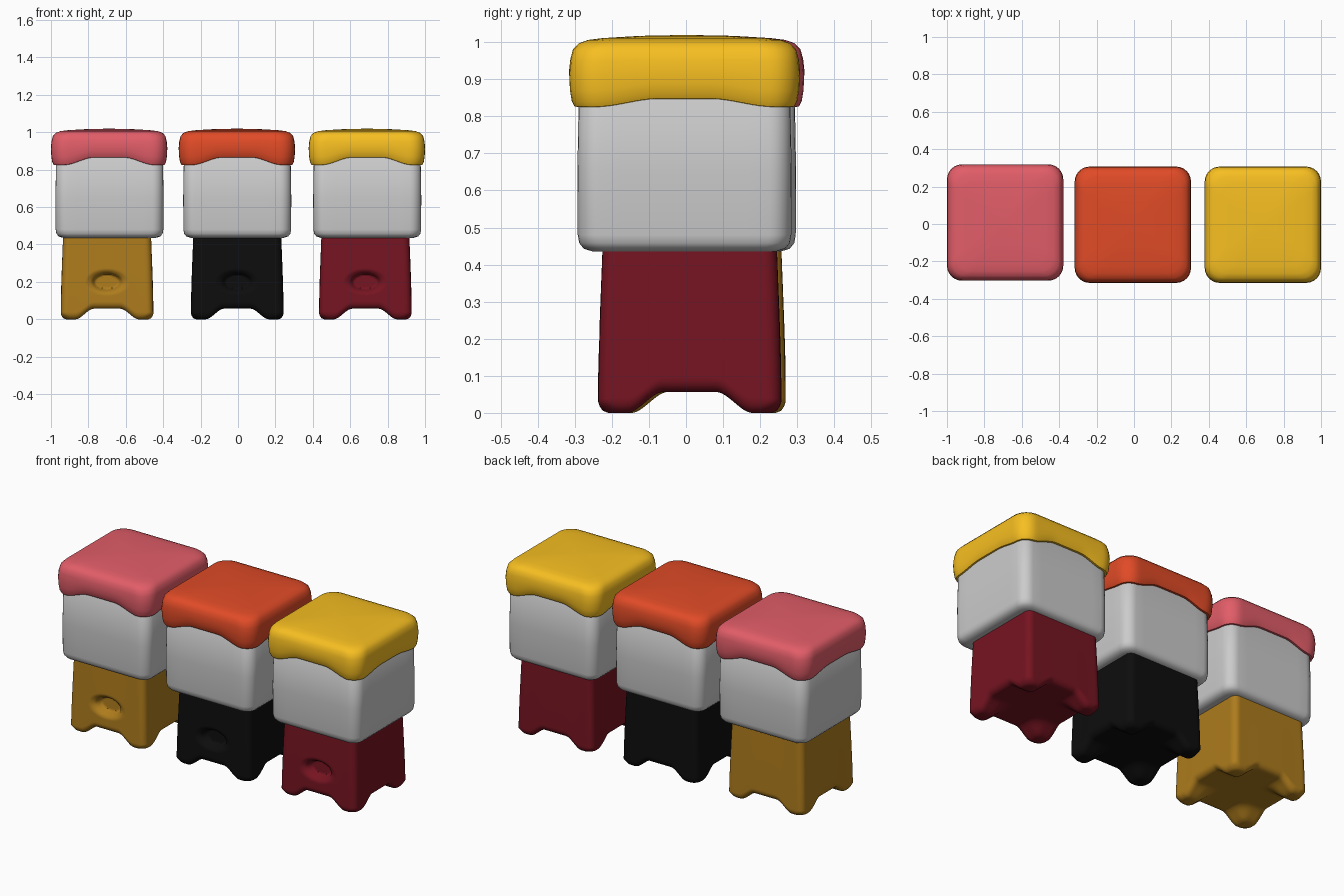
import bpy, bmesh, math

if "Cube" in bpy.data.objects:
    bpy.data.objects.remove(bpy.data.objects["Cube"])


def smooth(a, b, v):
    t = min(max((v - a) / (b - a), 0), 1)
    return t * t * (3 - 2 * t)


def rounded_square(h, r, n):
    """Outline with n steps per straight side and 6 per corner."""
    r = min(r, h * 0.9)
    s = h - r
    pts = []
    for k in range(4):
        c, d = math.cos(k * math.pi / 2), math.sin(k * math.pi / 2)
        side = [(-s + 2 * s * i / n, -h) for i in range(n)]
        side += [(s + r * math.sin(a), -s - r * math.cos(a))
                 for a in [i * math.pi / 12 for i in range(6)]]
        pts += [(x * c - y * d, x * d + y * c) for x, y in side]
    return pts


def loft(name, rings, n, shape, loc, color=None):
    """Skin rings of (half width, corner radius, z), bent by shape(x, y, z)."""
    bm = bmesh.new()
    loops = [[bm.verts.new(shape(x, y, z)) for x, y in rounded_square(h, r, n)]
             for h, r, z in rings]
    m = len(loops[0])
    for a, b in zip(loops, loops[1:]):
        for i in range(m):
            j = (i + 1) % m
            bm.faces.new((a[i], a[j], b[j], b[i]))
    bm.faces.new(loops[0][::-1])
    bm.faces.new(loops[-1])
    bmesh.ops.recalc_face_normals(bm, faces=bm.faces)
    me = bpy.data.meshes.new(name)
    bm.to_mesh(me)
    bm.free()
    ob = bpy.data.objects.new(name, me)
    ob.location = loc
    bpy.context.collection.objects.link(ob)
    if color:
        mat = bpy.data.materials.new(name + "_color")
        mat.diffuse_color = (*color, 1)
        mat.use_nodes = True
        mat.node_tree.nodes["Principled BSDF"].inputs["Base Color"].default_value = mat.diffuse_color
        me.materials.append(mat)
    bpy.ops.object.select_all(action='DESELECT')
    ob.select_set(True)
    bpy.context.view_layer.objects.active = ob
    bpy.ops.object.shade_smooth_by_angle(angle=math.radians(50))
    return ob


def base_shape(x, y, z):
    # four corner feet with arches between, fading out upward
    foot = smooth(0.07, 0.17, abs(x)) * smooth(0.07, 0.17, abs(y))
    z2 = z + 0.057 * (1 - foot) * (1 - smooth(0, 0.45, z))
    # dispensing slot pressed into the front
    if y < -0.2:
        d = math.hypot(x / 0.105, (z2 - 0.2) / 0.062)
        y += 0.012 * (1 - smooth(0.75, 1.1, d)) + 0.035 * (1 - smooth(0.6, 0.8, d))
    return x, y, z2


def lid_shape(x, y, z):
    # lower edge arches up in the middle of each side
    low = 1 - smooth(0.825, 0.98, z)
    front = 0.04 * (1 - smooth(0.08, 0.24, abs(x))) * smooth(0.1, 0.25, abs(y))
    side = 0.022 * (1 - smooth(0.07, 0.24, abs(y))) * smooth(0.1, 0.25, abs(x))
    return x, y, z + low * max(front, side)


# underside from the centre out, foot rounding, then the tapering wall
base_rings = [(0.02 + 0.0125 * i, 0.03, 0) for i in range(17)]
base_rings += [(0.235, 0.045, 0.006), (0.243, 0.045, 0.018)]
base_rings += [(0.247 - 0.012 * (i / 46) ** 1.3, 0.035, 0.03 + 0.42 * i / 46) for i in range(47)]

body_rings = [(0.22, 0.04, 0.435), (0.25, 0.05, 0.436), (0.272, 0.055, 0.443),
              (0.284, 0.06, 0.458), (0.288, 0.06, 0.48), (0.289, 0.06, 0.65),
              (0.285, 0.06, 0.88), (0.27, 0.06, 0.90)]

lid_rings = [(0.27, 0.06, 0.84), (0.285, 0.065, 0.825), (0.297, 0.07, 0.826),
             (0.304, 0.075, 0.84), (0.309, 0.08, 0.87), (0.311, 0.08, 0.91),
             (0.308, 0.08, 0.95), (0.301, 0.08, 0.98), (0.285, 0.08, 0.997),
             (0.26, 0.08, 1.006), (0.22, 0.07, 1.011), (0.12, 0.05, 1.017),
             (0.02, 0.01, 1.019)]

# three containers in a row: name, lid x, base x, y shift, lid colour, base colour
sets = [("left", -0.689, -0.70, 0.008, (0.76, 0.11, 0.14), (0.42, 0.20, 0.012)),
        ("middle", -0.006, -0.004, -0.004, (0.75, 0.07, 0.02), (0.004, 0.004, 0.004)),
        ("right", 0.689, 0.681, -0.004, (0.93, 0.52, 0.015), (0.18, 0.007, 0.015))]
for side, x, bx, y, lid_col, base_col in sets:
    loft(side + "_base", base_rings, 48, base_shape, (bx, 0.014 + y, 0), base_col)
    loft(side + "_body", body_rings, 8, lambda *p: p, (x + 0.002, y, 0))
    loft(side + "_lid", lid_rings, 24, lid_shape, (x, y, 0), lid_col)
